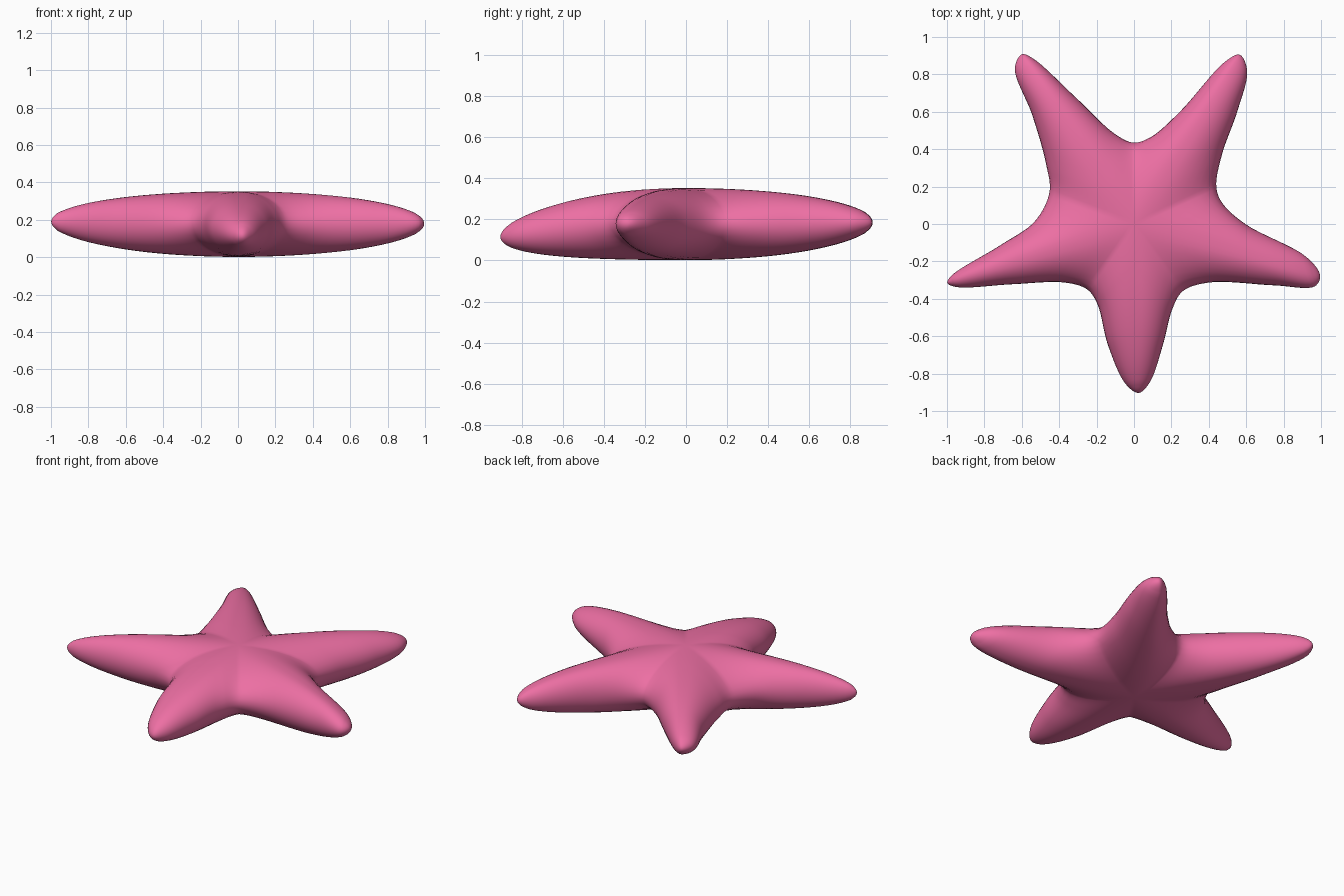
import bpy, bmesh, math
from mathutils import Vector

if "Cube" in bpy.data.objects:
    bpy.data.objects.remove(bpy.data.objects["Cube"])

# Outline read clockwise from above; each arm: valley, 3 points, tip, 3 points
ARMS = [
    ([(0, .435), (.09, .465), (.245, .60), (.487, .868),
      (.565, .905), (.605, .82), (.555, .61), (.47, .37)], .185),          # back right
    ([(.44, .20), (.47, .115), (.595, 0), (.92, -.175),
      (.995, -.275), (.967, -.333), (.75, -.328), (.40, -.313)], .18),     # right
    ([(.26, -.36), (.205, -.455), (.155, -.645), (.085, -.845),
      (.025, -.903), (-.045, -.855), (-.14, -.645), (-.195, -.43)], .115), # front
    ([(-.25, -.35), (-.37, -.313), (-.65, -.322), (-.95, -.337),
      (-.998, -.315), (-.975, -.275), (-.717, -.115), (-.53, .015)], .19), # left
    ([(-.452, .17), (-.47, .32), (-.545, .585), (-.637, .83),
      (-.60, .907), (-.54, .885), (-.315, .68), (-.10, .48)], .185),       # back left
]
STEPS = 8       # samples per outline segment
SIDES = 36      # points round each arm section
MID = HALF = .177

# Smooth closed curve through the outline points
pts = [Vector(p) for arm, _ in ARMS for p in arm]
n = len(pts)


def tangent(i):
    a, b, c = pts[i - 1], pts[i], pts[(i + 1) % n]
    d0, d1 = math.sqrt((b - a).length), math.sqrt((c - b).length)
    return (b - a) / d0 - (c - a) / (d0 + d1) + (c - b) / d1


outline = []
for i in range(n):
    p, q = pts[i], pts[(i + 1) % n]
    d = math.sqrt((q - p).length)
    m0, m1 = tangent(i) * d, tangent((i + 1) % n) * d
    for k in range(STEPS):
        t = k / STEPS
        outline.append(p * (2*t**3 - 3*t**2 + 1) + m0 * (t**3 - 2*t**2 + t)
                       + q * (3*t**2 - 2*t**3) + m1 * (t**3 - t**2))

bm = bmesh.new()


# One arm: elliptical sections from the body centre out to the tip
def add_arm(index, tip_z):
    per_arm = 8 * STEPS
    start = index * per_arm
    tip = outline[start + per_arm // 2]
    reach = tip.length
    axis = tip / reach
    rings, base = [], None
    for j in range(per_arm // 2 + 1):
        left = outline[start + j]
        right = outline[(start + per_arm - j) % len(outline)]
        along = min(1, (left + right).dot(axis) / 2 / reach)
        if base is None:
            base = along
        u = max(0, (along - base) / (1 - base))
        m = along - base * (1 - u) ** 3
        spine = tip * m
        mid = MID + (tip_z - MID) * m * m
        half = HALF * math.sqrt(max(0, 1 - m * m))
        ring = []
        for k in range(SIDES):
            ang = 2 * math.pi * k / SIDES
            c, s = math.cos(ang), math.sin(ang)
            p = spine + ((left if c > 0 else right) - spine) * abs(c)
            ring.append(bm.verts.new((p.x, p.y, mid + half * s)))
        rings.append(ring)
    for a, b in zip(rings, rings[1:]):
        for k in range(SIDES):
            l = (k + 1) % SIDES
            bm.faces.new((a[k], a[l], b[l], b[k]))


for i, (_, tip_z) in enumerate(ARMS):
    add_arm(i, tip_z)

# Weld the arms together along the valleys and soften slightly
bmesh.ops.remove_doubles(bm, verts=bm.verts, dist=.0005)
for _ in range(3):
    bmesh.ops.smooth_vert(bm, verts=bm.verts, factor=.4,
                          use_axis_x=False, use_axis_y=False, use_axis_z=True)
bmesh.ops.recalc_face_normals(bm, faces=bm.faces)
for f in bm.faces:
    f.smooth = True

mesh = bpy.data.meshes.new("starfish_body")
bm.to_mesh(mesh)
bm.free()
star = bpy.data.objects.new("starfish_body", mesh)
bpy.context.collection.objects.link(star)

# Pink skin
pink = bpy.data.materials.new("pink_skin")
pink.diffuse_color = (.85, .16, .37, 1)
pink.use_nodes = True
pink.node_tree.nodes["Principled BSDF"].inputs["Base Color"].default_value = pink.diffuse_color
mesh.materials.append(pink)
